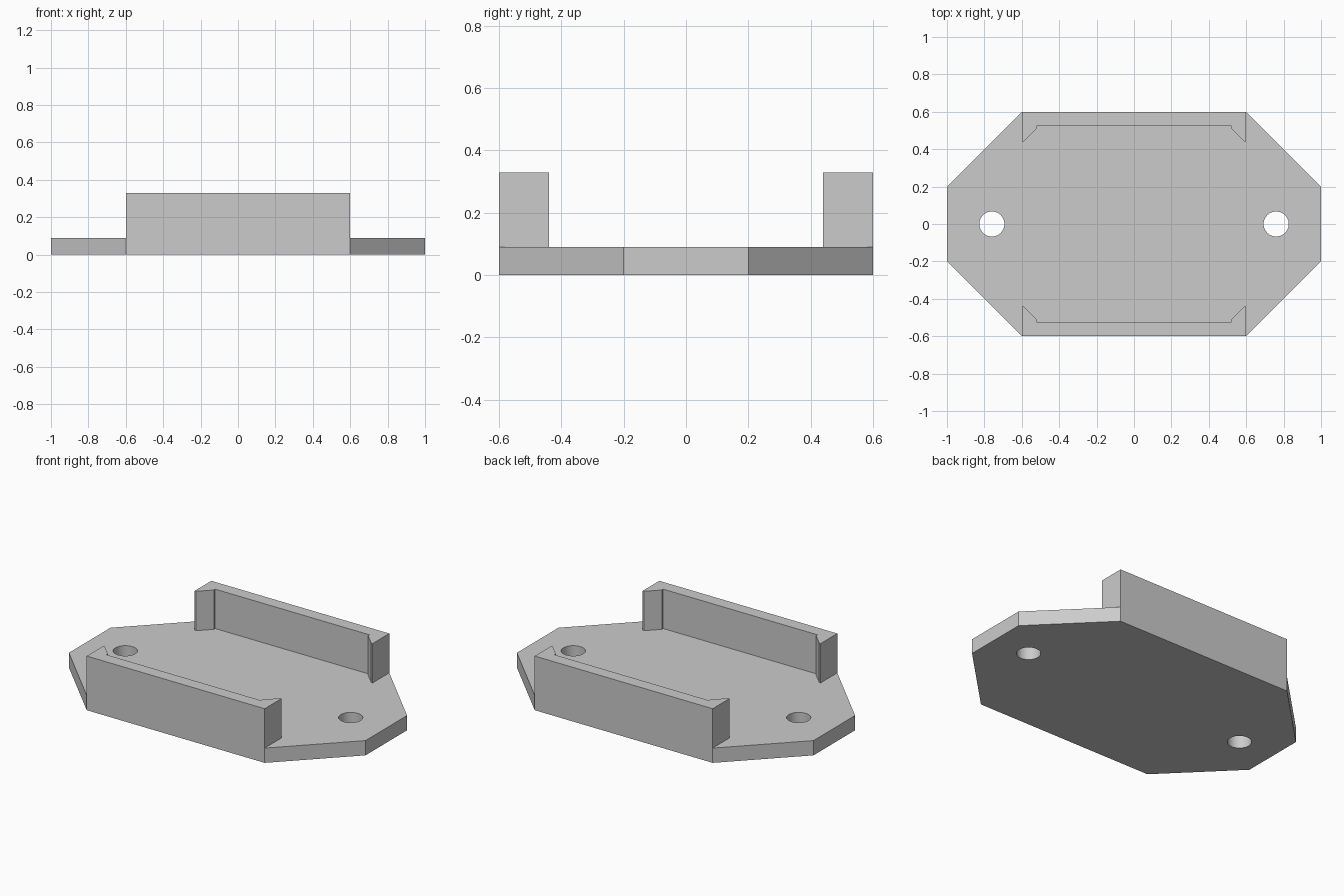
import bpy, bmesh
from mathutils import Matrix

cube = bpy.data.objects.get("Cube")
if cube:
    bpy.data.objects.remove(cube, do_unlink=True)

BASE_TOP, WALL_TOP = 0.09, 0.33

grey = bpy.data.materials.new("plain grey")
grey.use_nodes = True
grey.diffuse_color = (0.6, 0.6, 0.6, 1)
grey.node_tree.nodes["Principled BSDF"].inputs["Base Color"].default_value = (0.6, 0.6, 0.6, 1)


def prism(name, outline, z0, z1):
    """Extrude a flat outline from z0 up to z1."""
    bm = bmesh.new()
    face = bm.faces.new([bm.verts.new((x, y, z0)) for x, y in outline])
    top = bmesh.ops.extrude_face_region(bm, geom=[face])["geom"]
    bmesh.ops.translate(bm, vec=(0, 0, z1 - z0),
                        verts=[v for v in top if isinstance(v, bmesh.types.BMVert)])
    bmesh.ops.recalc_face_normals(bm, faces=bm.faces)
    mesh = bpy.data.meshes.new(name)
    bm.to_mesh(mesh)
    bm.free()
    mesh.materials.append(grey)
    obj = bpy.data.objects.new(name, mesh)
    bpy.context.collection.objects.link(obj)
    return obj


# Eight-sided base plate
corner = [(1, 0.2), (0.6, 0.6)]
half = corner + [(-x, y) for x, y in reversed(corner)]
base = prism("base_plate", half + [(-x, -y) for x, y in half], 0, BASE_TOP)

# Two screw holes bored through the plate
bm = bmesh.new()
for x in (-0.76, 0.76):
    bmesh.ops.create_cone(bm, cap_ends=True, segments=48, radius1=0.067, radius2=0.067,
                          depth=0.4, matrix=Matrix.Translation((x, 0, 0)))
cutter_mesh = bpy.data.meshes.new("hole_cutter")
bm.to_mesh(cutter_mesh)
bm.free()
cutter_mesh.materials.append(grey)
cutter = bpy.data.objects.new("hole_cutter", cutter_mesh)
bpy.context.collection.objects.link(cutter)
cutter.hide_render = True

bpy.context.view_layer.objects.active = base
base.select_set(True)
bore = base.modifiers.new("screw_holes", "BOOLEAN")
bore.operation, bore.solver, bore.object = "DIFFERENCE", "EXACT", cutter
bpy.ops.object.modifier_apply(modifier=bore.name)
bpy.data.objects.remove(cutter, do_unlink=True)
bpy.ops.object.shade_smooth_by_angle()

# Side walls with hooked, chamfered ends
end = [(0.6, 0.6), (0.6, 0.44), (0.59, 0.44), (0.52, 0.51), (0.52, 0.523)]
wall = end + [(-x, y) for x, y in reversed(end)]
for name, side in (("back_wall", 1), ("front_wall", -1)):
    prism(name, [(x, side * y) for x, y in wall], BASE_TOP, WALL_TOP)
